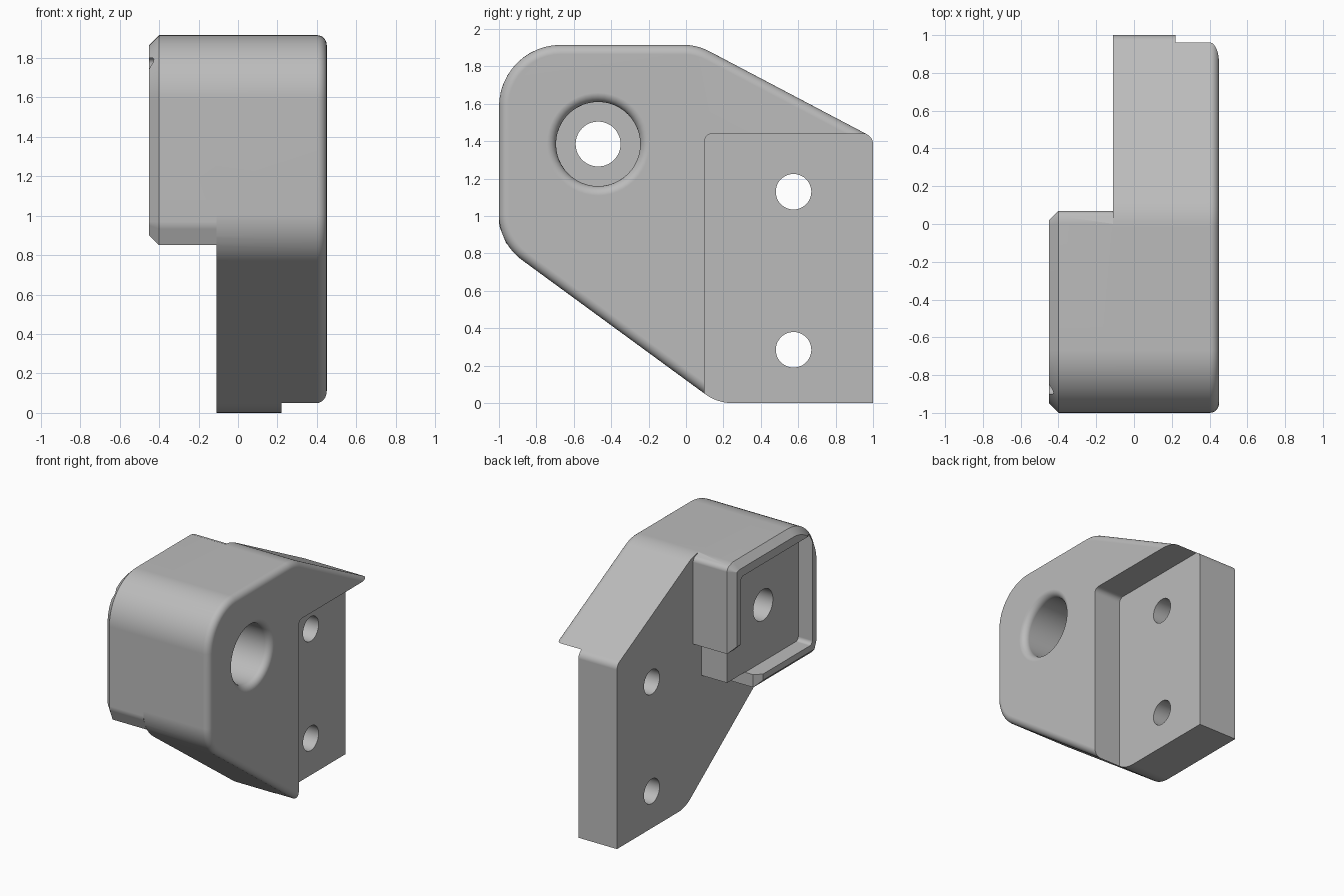
import bpy, bmesh, math
from mathutils import Vector

cube = bpy.data.objects.get("Cube")
if cube:
    bpy.data.objects.remove(cube, do_unlink=True)

grey = bpy.data.materials.new("plain_grey")
grey.use_nodes = True
grey.diffuse_color = (0.5, 0.5, 0.5, 1)
grey.node_tree.nodes["Principled BSDF"].inputs["Base Color"].default_value = (0.5, 0.5, 0.5, 1)


def inset(corners, d):
    """Move the sides of a clockwise outline of (y, z, radius) inward by d."""
    pts = [Vector(c[:2]) for c in corners]
    out = []
    for i, p in enumerate(pts):
        a = (p - pts[i - 1]).normalized()
        b = (pts[(i + 1) % len(pts)] - p).normalized()
        na, nb = Vector((a.y, -a.x)), Vector((b.y, -b.x))
        q = p + (na + nb) * d / (1 + na.dot(nb))
        r = corners[i][2]
        out.append((q.x, q.y, max(r - d, .001) if r else 0))
    return out


def rounded(corners, x, steps=12):
    """Ring of points at x from corners (y, z, radius)."""
    out = []
    for i, (y, z, r) in enumerate(corners):
        p = Vector((y, z))
        if r == 0:
            out.append((x, y, z))
            continue
        a = (Vector(corners[i - 1][:2]) - p).normalized()
        b = (Vector(corners[(i + 1) % len(corners)][:2]) - p).normalized()
        half = a.angle(b) / 2
        centre = p + (a + b).normalized() * r / math.sin(half)
        start = p + a * r / math.tan(half) - centre
        end = p + b * r / math.tan(half) - centre
        turn = math.pi - 2 * half
        for k in range(steps + 1):
            t = k / steps
            arc = start * math.sin((1 - t) * turn) + end * math.sin(t * turn)
            q = centre + arc / math.sin(turn)
            out.append((x, q.x, q.y))
    return out


def loft(name, rings):
    """Closed solid through rings of equal point count."""
    bm = bmesh.new()
    rows = [[bm.verts.new(p) for p in ring] for ring in rings]
    for a, b in zip(rows, rows[1:]):
        for k in range(len(a)):
            n = (k + 1) % len(a)
            bm.faces.new((a[k], a[n], b[n], b[k]))
    bm.faces.new(rows[0][::-1])
    bm.faces.new(rows[-1])
    bm.normal_update()
    if bm.calc_volume(signed=True) < 0:
        bmesh.ops.reverse_faces(bm, faces=bm.faces[:])
    mesh = bpy.data.meshes.new(name)
    bm.to_mesh(mesh)
    bm.free()
    mesh.materials.append(grey)
    obj = bpy.data.objects.new(name, mesh)
    bpy.context.collection.objects.link(obj)
    return obj


def prism(name, corners, x0, x1):
    return loft(name, [rounded(corners, x0), rounded(corners, x1)])


def lathe(name, profile, y, z, sides=48):
    """Solid turned about the x direction from (x, radius) pairs."""
    turns = [math.tau * k / sides for k in range(sides)]
    return loft(name, [[(x, y + r * math.cos(t), z + r * math.sin(t)) for t in turns]
                       for x, r in profile])


def combine(target, other, operation='DIFFERENCE'):
    mod = target.modifiers.new("combine", 'BOOLEAN')
    mod.operation, mod.solver, mod.object = operation, 'EXACT', other
    bpy.context.view_layer.objects.active = target
    bpy.context.view_layer.update()
    bpy.ops.object.modifier_apply(modifier=mod.name)
    bpy.data.objects.remove(other, do_unlink=True)


quarter = [math.pi / 2 * k / 6 for k in range(7)]

# Plate with a rounded outer rim
outline = [(-1, 1.915, .33), (.06, 1.915, .3), (1, 1.42, .06),
           (1, 0, 0), (.168, 0, .25), (-1, .855, .3)]
rim = [rounded(inset(outline, .05 * (1 - math.cos(a))), .4 + .05 * math.sin(a))
       for a in quarter]
body = loft("bracket_body", [rounded(outline, -.11)] + rim)

# Mounting recess on the outer side
combine(body, prism("recess_cutter", [(.1, 1.44, .04), (1.2, 1.44, 0),
                                      (1.2, -.2, 0), (.1, -.2, 0)], .22, .6))

# Chamfered block with an open lower corner and a square pocket
block_outline = [(-1, 1.915, .33), (0, 1.915, 0), (.07, 1.89, .04), (.07, 1.23, 0),
                 (-.03, 1.23, 0), (-.03, .95, 0), (-.25, .95, 0), (-.25, .85, 0),
                 (-.96, .85, 0), (-1, .95, .1)]
block = loft("block", [rounded(block_outline, -.11), rounded(block_outline, -.4),
                       rounded(inset(block_outline, .05), -.45)])
combine(block, prism("pocket_cutter", [(-.9, 1.8, .03), (-.028, 1.8, .03),
                                       (-.028, .948, 0), (-.9, .948, .03)], -.6, -.33))
combine(body, block, 'UNION')

# Stepped bolt hole with a flared mouth
flare = [(.4 + .05 * math.sin(a), .275 - .05 * math.cos(a)) for a in quarter]
combine(body, lathe("bolt_cutter", [(-.6, .12), (-.1, .12), (-.1, .225)] + flare
                    + [(.5, .275)], -.47, 1.385))

# Two screw holes through the plate
for height in (.285, 1.13):
    combine(body, lathe("screw_cutter", [(-.3, .095), (.6, .095)], .575, height))

# Smooth curves, crisp edges
bpy.ops.object.select_all(action='DESELECT')
body.select_set(True)
bpy.context.view_layer.objects.active = body
bpy.ops.object.shade_smooth_by_angle(angle=math.radians(30))
weighted = body.modifiers.new("even_shading", 'WEIGHTED_NORMAL')
weighted.keep_sharp = True
